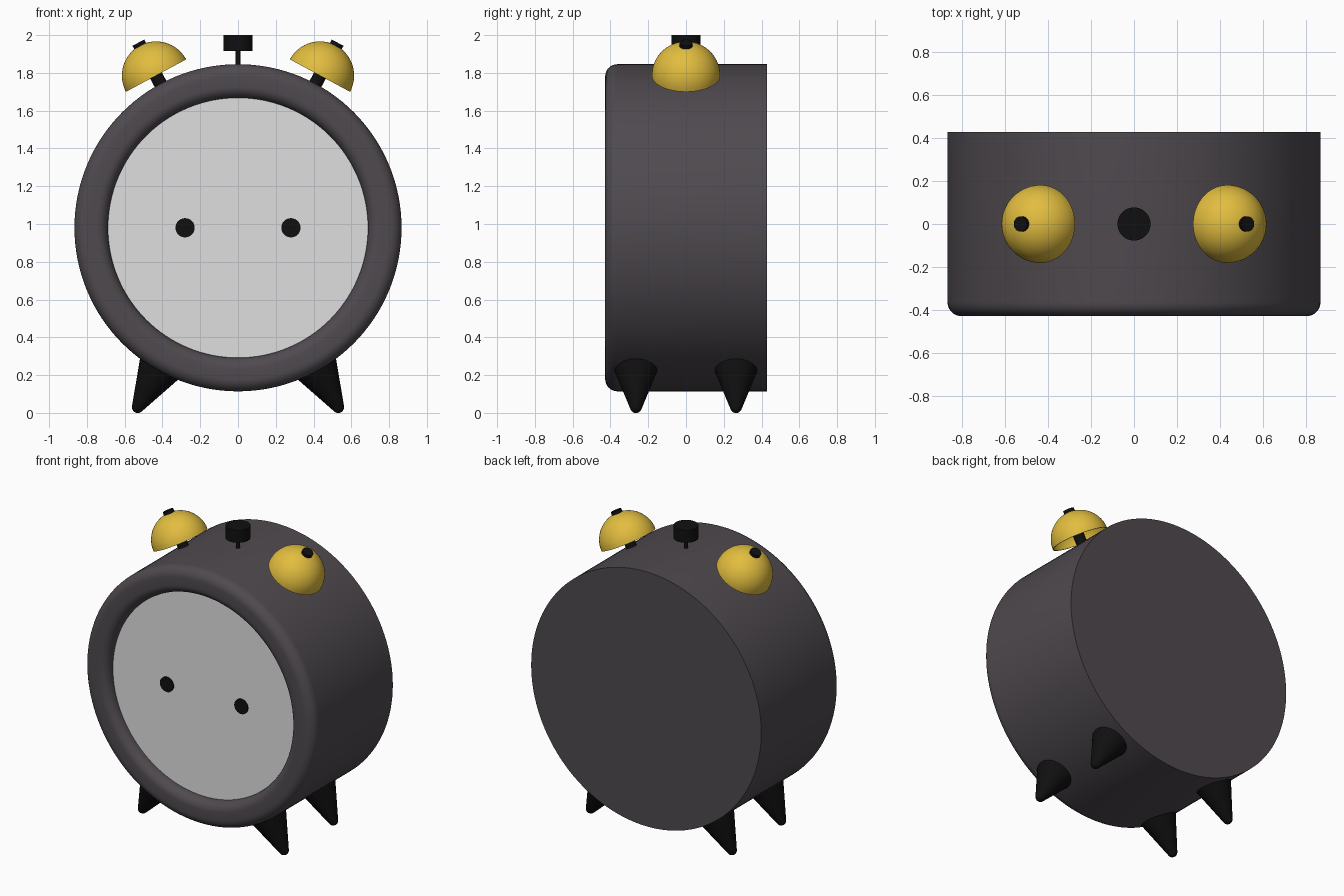
import bpy, bmesh, math
from mathutils import Vector, Matrix

if "Cube" in bpy.data.objects:
    bpy.data.objects.remove(bpy.data.objects["Cube"])


def material(name, rgb):
    m = bpy.data.materials.new(name)
    m.diffuse_color = (*rgb, 1)
    m.use_nodes = True
    m.node_tree.nodes["Principled BSDF"].inputs["Base Color"].default_value = m.diffuse_color
    return m


GREY = material("dark_grey_case", (0.078, 0.068, 0.078))
WHITE = material("white_dial", (0.74, 0.74, 0.74))
GOLD = material("gold_bell", (0.76, 0.51, 0.05))
BLACK = material("black_trim", (0.005, 0.005, 0.005))
CZ = 0.98  # height of the case centre


def arc(cr, ch, rad, a0, a1, n):
    """Points (radius, height) along an arc, angles in degrees from the +radius axis."""
    return [(cr + rad * math.cos(math.radians(a0 + (a1 - a0) * i / n)),
             ch + rad * math.sin(math.radians(a0 + (a1 - a0) * i / n))) for i in range(n + 1)]


def lathe(name, profile, mat, origin, axis, segs=48):
    """Revolve a profile from axis to axis around a direction starting at origin."""
    bm = bmesh.new()
    vs = [bm.verts.new((max(r, 0), 0, h)) for r, h in profile]
    es = [bm.edges.new(p) for p in zip(vs, vs[1:])]
    bmesh.ops.spin(bm, geom=vs + es, cent=(0, 0, 0), axis=(0, 0, 1),
                   angle=2 * math.pi, steps=segs, use_merge=True)
    bmesh.ops.remove_doubles(bm, verts=bm.verts, dist=1e-5)
    bmesh.ops.recalc_face_normals(bm, faces=bm.faces)
    bm.transform(Matrix.Translation(origin) @ Vector(axis).to_track_quat('Z', 'Y').to_matrix().to_4x4())
    me = bpy.data.meshes.new(name)
    bm.to_mesh(me)
    bm.free()
    me.materials.append(mat)
    ob = bpy.data.objects.new(name, me)
    bpy.context.collection.objects.link(ob)
    bpy.ops.object.select_all(action='DESELECT')
    ob.select_set(True)
    bpy.context.view_layer.objects.active = ob
    bpy.ops.object.shade_smooth_by_angle(angle=math.radians(35))
    return ob


def rod(name, r, h0, h1, mat, origin, axis, segs=32):
    return lathe(name, [(0, h0), (r, h0), (r, h1), (0, h1)], mat, origin, axis, segs)


# Case: flat back, rounded front rim and recessed front (heights run towards the front)
centre = (0, 0, CZ)
front = (0, -1, 0)
case = [(0, -0.428), (0.866, -0.428)]
case += arc(0.801, 0.363, 0.065, 0, 90, 8)
case += arc(0.748, 0.368, 0.06, 90, 180, 8)
case += [(0.688, 0.355), (0, 0.355)]
lathe("case", case, GREY, centre, front, 128)

# Dial and its two dots
rod("dial", 0.688, 0.354, 0.362, WHITE, centre, front, 128)
for s, side in ((-1, "left"), (1, "right")):
    rod("dial_dot_" + side, 0.051, 0.361, 0.368, BLACK, (0.28 * s, 0, CZ), front)

    # Bell shell on its post, pointing outwards from the case centre
    a = math.radians(28.3)
    out = (s * math.sin(a), 0, math.cos(a))
    bell = arc(0, 0.915, 0.181, 90, 0, 16) + arc(0, 0.915, 0.174, 0, 90, 16)
    bell[0], bell[-1] = (0, bell[0][1]), (0, bell[-1][1])
    lathe("bell_" + side, bell, GOLD, centre, out, 64)
    rod("bell_post_" + side, 0.035, 0.84, 1.113, BLACK, centre, out)

    # Tapered legs with rounded tips
    a = math.radians(29.2)
    down = (s * math.sin(a), 0, -math.cos(a))
    leg = [(0, 0.85), (0.116, 0.855)] + arc(0, 1.088, 0.031, 20, 90, 6)
    leg[-1] = (0, leg[-1][1])
    for y, end in ((-0.265, "front"), (0.265, "back")):
        lathe(f"{end}_leg_{side}", leg, BLACK, (0, y, CZ), down, 40)

# Top button on a thin stem
rod("button_stem", 0.013, 1.83, 1.93, BLACK, (0, 0, 0), (0, 0, 1), 20)
rod("button", 0.077, 1.915, 2.0, BLACK, (0, 0, 0), (0, 0, 1), 48)
